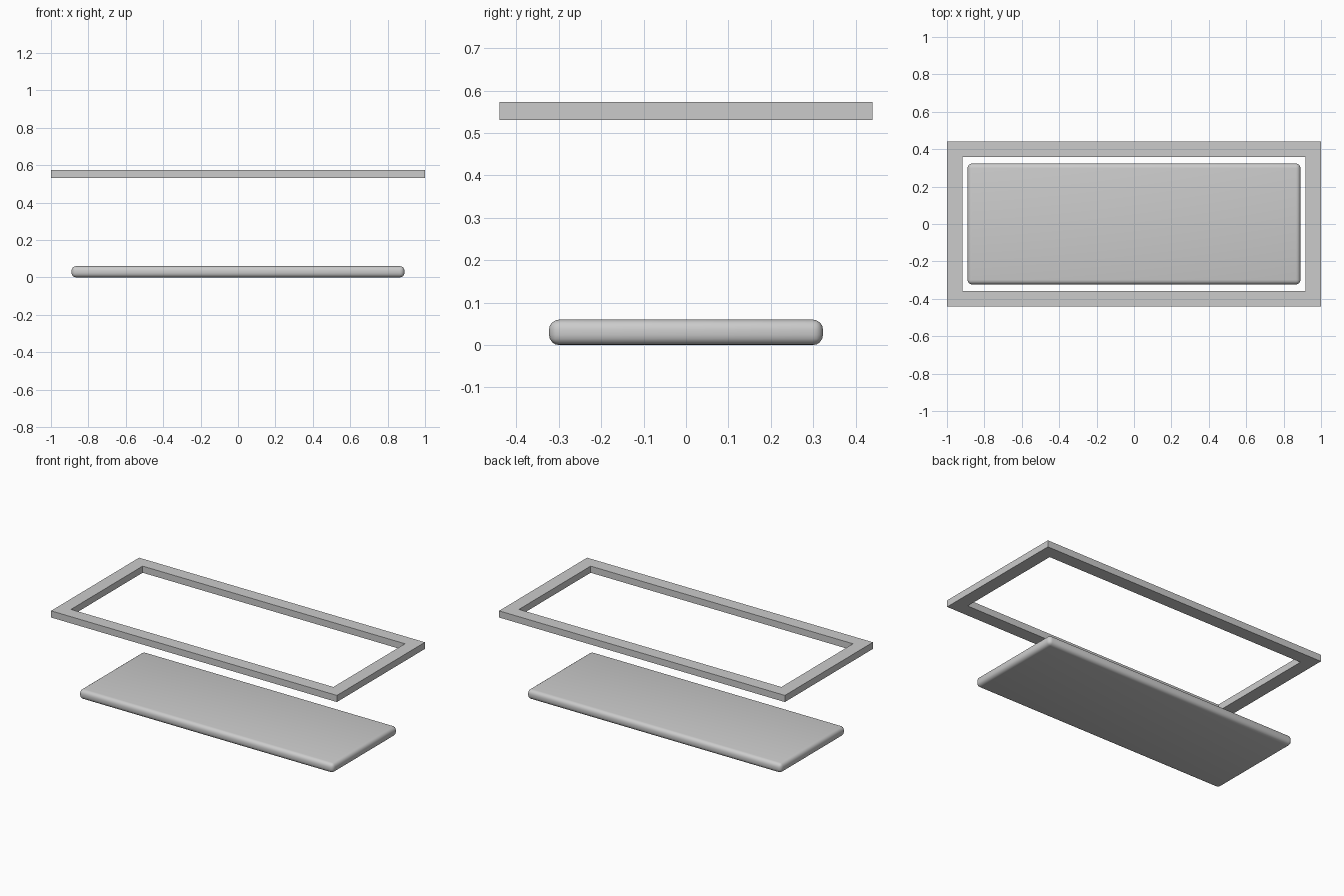
import bpy, bmesh

if "Cube" in bpy.data.objects:
    bpy.data.objects.remove(bpy.data.objects["Cube"])


def make_object(name, bm):
    bmesh.ops.recalc_face_normals(bm, faces=bm.faces)
    mesh = bpy.data.meshes.new(name)
    bm.to_mesh(mesh)
    bm.free()
    obj = bpy.data.objects.new(name, mesh)
    bpy.context.collection.objects.link(obj)
    return obj


def rectangle(bm, hx, hy, z):
    return [bm.verts.new((sx * hx, sy * hy, z))
            for sx, sy in ((-1, -1), (1, -1), (1, 1), (-1, 1))]


# Floating rectangular frame: four loops joined into a closed ring
bm = bmesh.new()
z0, z1 = 0.531, 0.573
loops = [rectangle(bm, 1.0, 0.44, z0), rectangle(bm, 1.0, 0.44, z1),
         rectangle(bm, 0.918, 0.358, z1), rectangle(bm, 0.918, 0.358, z0)]
for k in range(4):
    a, b = loops[k], loops[(k + 1) % 4]
    for i in range(4):
        j = (i + 1) % 4
        bm.faces.new((a[i], a[j], b[j], b[i]))
make_object("upper_frame", bm)

# Lower slab with rounded edges
bm = bmesh.new()
bmesh.ops.create_cube(bm, size=1)
for v in bm.verts:
    v.co = (v.co.x * 1.78, v.co.y * 0.646, v.co.z * 0.06 + 0.03)
slab = make_object("lower_panel", bm)
bevel = slab.modifiers.new("rounded_edges", 'BEVEL')
bevel.width = 0.024
bevel.segments = 4
bpy.context.view_layer.objects.active = slab
slab.select_set(True)
bpy.ops.object.modifier_apply(modifier=bevel.name)
bpy.ops.object.shade_smooth_by_angle()
